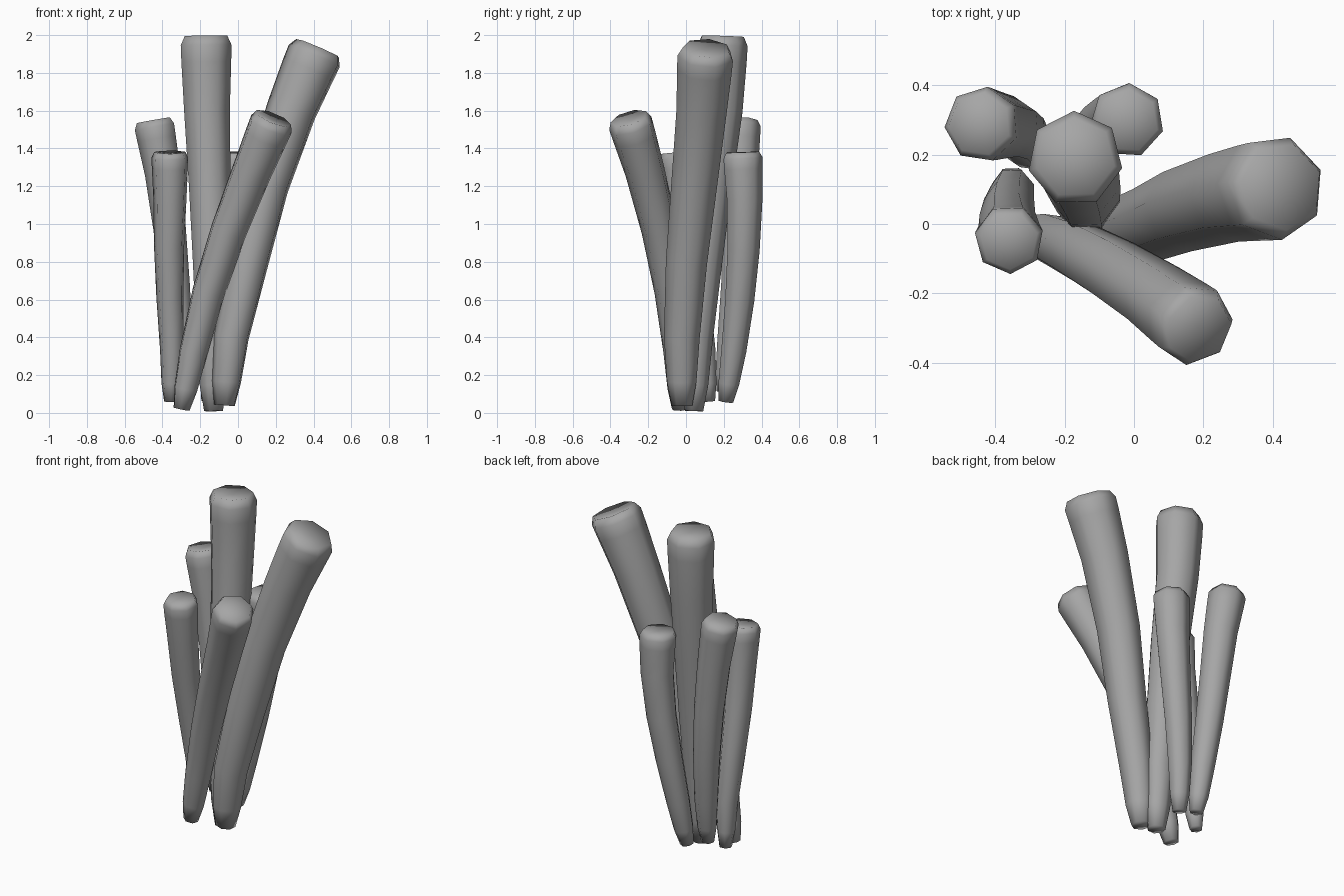
import bpy, bmesh, math
from mathutils import Vector

if "Cube" in bpy.data.objects:
    bpy.data.objects.remove(bpy.data.objects["Cube"])

SIDES = 7
# relative girth along a stalk: (fraction of length, share of tip radius)
GIRTH = [(0, .37), (.07, .53), (.2, .64), (.4, .74), (.6, .82), (.8, .9), (.93, .98), (.975, 1.0)]

# dark grey finish
grey = bpy.data.materials.new("dark_grey")
grey.diffuse_color = (.38, .38, .38, 1)
grey.use_nodes = True
grey.node_tree.nodes["Principled BSDF"].inputs["Base Color"].default_value = grey.diffuse_color


def curve_point(pts, t):
    # smooth Catmull-Rom sample through the path points
    n = len(pts) - 1
    i = min(int(t * n), n - 1)
    u = t * n - i
    p1, p2 = pts[i], pts[i + 1]
    p0 = pts[i - 1] if i > 0 else 2 * p1 - p2
    p3 = pts[i + 2] if i + 2 <= n else 2 * p2 - p1
    return 0.5 * (2 * p1 + (p2 - p0) * u + (2 * p0 - 5 * p1 + 4 * p2 - p3) * u * u
                  + (3 * p1 - p0 - 3 * p2 + p3) * u ** 3)


def stalk(name, radius, turn, path):
    pts = [Vector(p) for p in path]
    bm = bmesh.new()

    def ring(t, r):
        a, b = curve_point(pts, max(t - .02, 0)), curve_point(pts, min(t + .02, 1))
        rot = Vector((0, 0, 1)).rotation_difference((b - a).normalized()).to_matrix()
        c = curve_point(pts, t)
        return [bm.verts.new(c + rot @ Vector((r * math.cos(k), r * math.sin(k), 0)))
                for k in (math.radians(turn) + 2 * math.pi * j / SIDES for j in range(SIDES))]

    # tapering shaft, then a softened rim
    rings = [ring(t, radius * g) for t, g in GIRTH] + [ring(1, radius * .84)]
    for lo, hi in zip(rings, rings[1:]):
        for j in range(SIDES):
            k = (j + 1) % SIDES
            bm.faces.new((lo[j], lo[k], hi[k], hi[j]))
    # bottom cap and slightly dished top cap
    bm.faces.new(rings[0][::-1])
    tip = bm.verts.new(curve_point(pts, .993))
    for j in range(SIDES):
        bm.faces.new((rings[-1][j], rings[-1][(j + 1) % SIDES], tip))
    me = bpy.data.meshes.new(name)
    bm.to_mesh(me)
    bm.free()
    me.materials.append(grey)
    me.shade_smooth()
    ob = bpy.data.objects.new(name, me)
    bpy.context.collection.objects.link(ob)


# tall leaning stalk
stalk("stalk_right", .152, 20, [(-.07, -.02, .04), (-.035, -.02, .4), (.055, .005, .8),
                                (.15, .045, 1.2), (.285, .085, 1.6), (.425, .108, 1.93)])
# tall upright stalk
stalk("stalk_centre", .138, 40, [(-.13, .04, .01), (-.135, .055, .4), (-.14, .09, .8),
                                 (-.15, .13, 1.2), (-.165, .175, 1.6), (-.17, .19, 1.995)])
# stalk leaning forward
stalk("stalk_front", .12, 5, [(-.30, -.03, .02), (-.22, -.05, .4), (-.11, -.105, .8),
                              (.04, -.195, 1.2), (.187, -.302, 1.56)])
# short stalks behind and at the left
stalk("stalk_back_left", .109, 30, [(-.29, .20, .11), (-.31, .24, .45), (-.345, .275, .83),
                                    (-.385, .282, 1.2), (-.445, .288, 1.55)])
stalk("stalk_left", .1, 15, [(-.355, .12, .06), (-.35, .09, .4), (-.365, .035, .75),
                             (-.36, -.015, 1.07), (-.36, -.048, 1.38)])
stalk("stalk_back", .108, 35, [(-.155, .21, .06), (-.115, .26, .4), (-.065, .293, .73),
                               (-.025, .308, 1.06), (-.02, .297, 1.38)])
